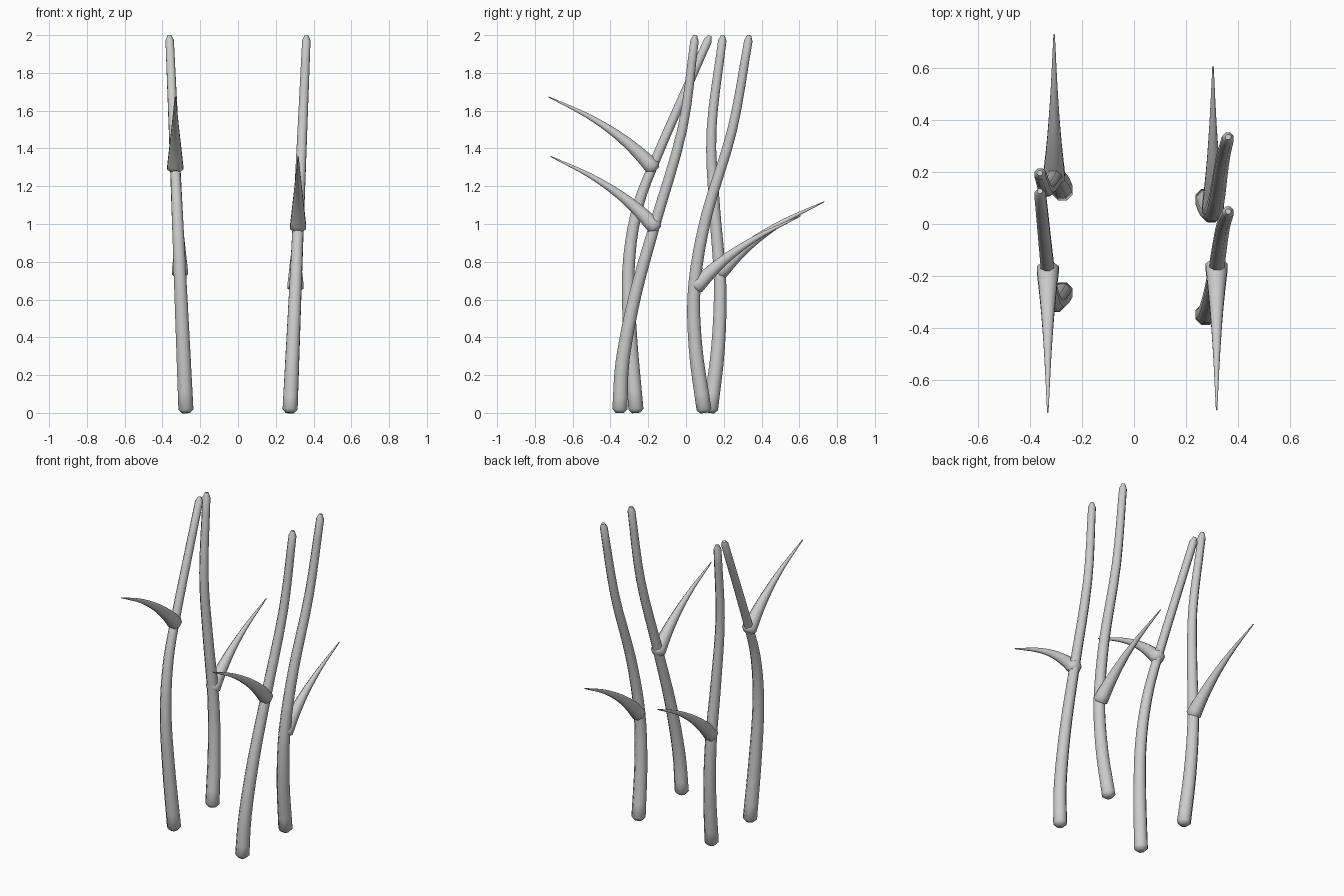
import bpy, bmesh, math
from mathutils import Vector

cube = bpy.data.objects.get("Cube")
if cube:
    bpy.data.objects.remove(cube, do_unlink=True)

grey = bpy.data.materials.new("pale grey")
grey.use_nodes = True
grey.diffuse_color = (0.6, 0.6, 0.6, 1)
grey.node_tree.nodes["Principled BSDF"].inputs["Base Color"].default_value = (0.6, 0.6, 0.6, 1)

SIDES = 8


def spline(points, steps):
    """Smooth path through the given points."""
    pts = [2 * points[0] - points[1], *points, 2 * points[-1] - points[-2]]
    path = []
    for a, b, c, d in zip(pts, pts[1:], pts[2:], pts[3:]):
        for i in range(steps):
            t = i / steps
            path.append(0.5 * (2 * b + (c - a) * t + (2 * a - 5 * b + 4 * c - d) * t ** 2
                               + (3 * b - a - 3 * c + d) * t ** 3))
    return path + [points[-1]]


def tapered_tube(name, points, r_start, r_end, cap_start, cap_end):
    """Tapering round tube along a path in a y-z plane, with bevelled ends."""
    path = spline(points, 4)
    n = len(path) - 1
    first = (path[1] - path[0]).normalized()
    last = (path[n] - path[n - 1]).normalized()
    rings = [(p, r_start + (r_end - r_start) * i / n) for i, p in enumerate(path)]
    rings.insert(0, (path[0] - first * cap_start, r_start * 0.55))
    rings.append((path[n] + last * cap_end, r_end * 0.45))
    bm = bmesh.new()
    loops = []
    for i, (p, r) in enumerate(rings):
        ahead = rings[min(i + 1, len(rings) - 1)][0] - rings[max(i - 1, 0)][0]
        u = Vector((1, 0, 0))
        v = ahead.cross(u).normalized()
        u = v.cross(ahead).normalized()
        angles = [math.tau * (k + 0.5) / SIDES for k in range(SIDES)]
        loops.append([bm.verts.new(p + r * (u * math.cos(a) + v * math.sin(a))) for a in angles])
    for low, high in zip(loops, loops[1:]):
        for k in range(SIDES):
            j = (k + 1) % SIDES
            bm.faces.new((low[k], low[j], high[j], high[k]))
    bm.faces.new(loops[0])
    bm.faces.new(loops[-1])
    bmesh.ops.recalc_face_normals(bm, faces=bm.faces)
    mesh = bpy.data.meshes.new(name)
    bm.to_mesh(mesh)
    bm.free()
    mesh.materials.append(grey)
    obj = bpy.data.objects.new(name, mesh)
    bpy.context.collection.objects.link(obj)
    bpy.ops.object.select_all(action="DESELECT")
    obj.select_set(True)
    bpy.context.view_layer.objects.active = obj
    bpy.ops.object.shade_smooth_by_angle(angle=math.radians(50))


def lean(side, z):
    return side * (0.275 + 0.044 * z)


# Leaf arc, as distance outward and rise from its joint on the stalk
LEAF = [(0, 0), (0.09, 0.09), (0.2, 0.18), (0.35, 0.275), (0.55, 0.372)]

# name, side, leaf direction, leaf joint (y, z), stalk bend (y, z)
STALKS = [
    ("front_left", 1, -1, (-0.165, 0.985),
     [(-0.35, 0.02), (-0.335, 0.28), (-0.27, 0.62), (-0.17, 0.98), (-0.02, 1.5), (0.045, 1.97)]),
    ("front_right", -1, -1, (-0.175, 1.3),
     [(-0.265, 0.02), (-0.295, 0.4), (-0.305, 0.75), (-0.265, 1.05), (-0.17, 1.32), (0.115, 1.97)]),
    ("back_left", 1, 1, (0.055, 0.67),
     [(0.095, 0.02), (0.05, 0.35), (0.045, 0.68), (0.11, 1.05), (0.245, 1.5), (0.33, 1.97)]),
    ("back_right", -1, 1, (0.18, 0.745),
     [(0.13, 0.02), (0.17, 0.35), (0.18, 0.7), (0.15, 1.1), (0.135, 1.5), (0.192, 1.97)]),
]

for name, side, out, (jy, jz), bend in STALKS:
    stalk = [Vector((lean(side, z), y, z)) for y, z in bend]
    tapered_tube(name + "_stalk", stalk, 0.043, 0.024, 0.02, 0.03)
    leaf = [Vector((lean(side, jz), jy + out * dy, jz + dz)) for dy, dz in LEAF]
    tapered_tube(name + "_leaf", leaf, 0.046, 0.003, 0.022, 0.003)
